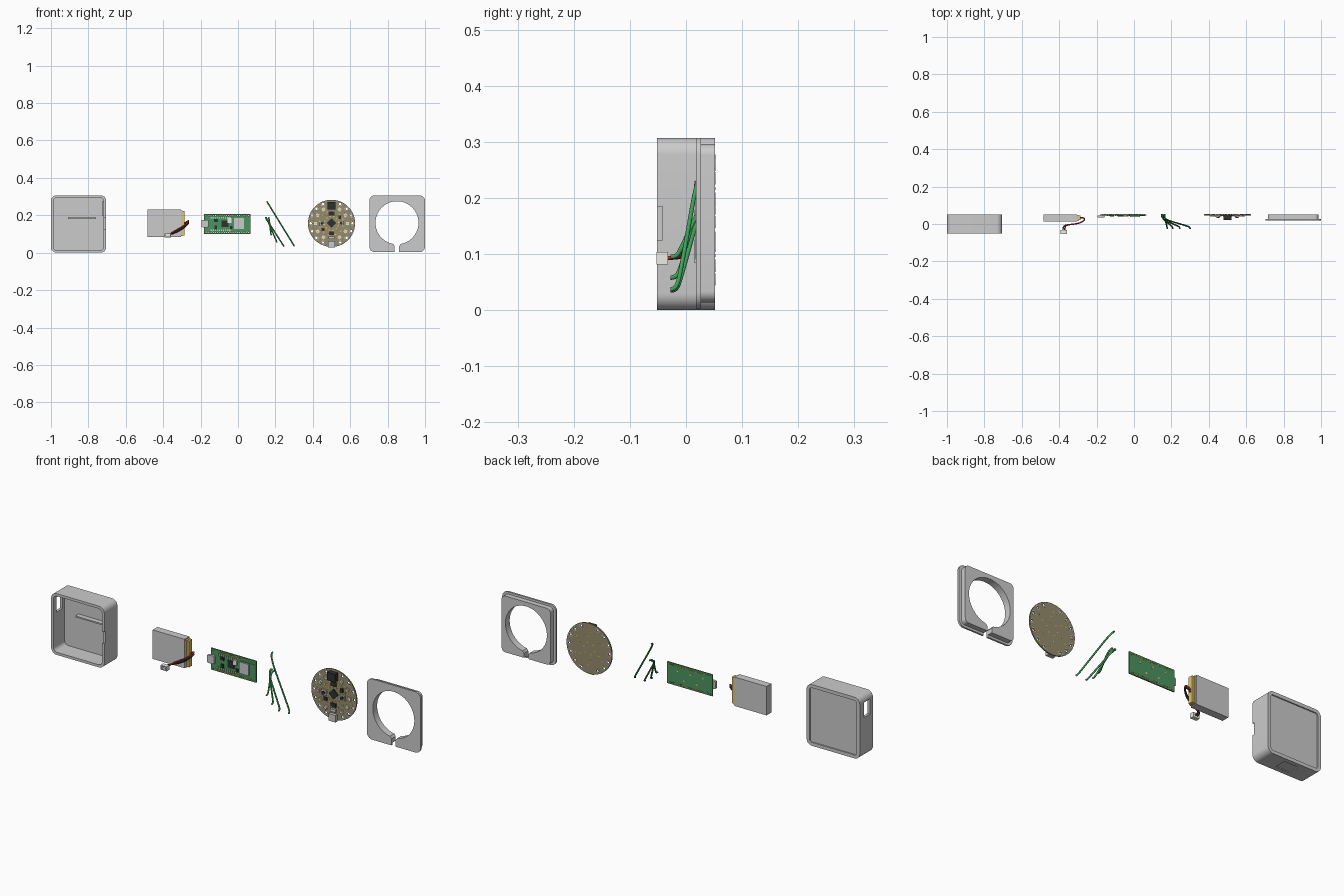
import bpy, bmesh, math
from math import sin, cos, pi, radians

if "Cube" in bpy.data.objects:
    bpy.data.objects.remove(bpy.data.objects["Cube"])

GREEN, GOLD, SILVER = (.07, .3, .12, 1), (.78, .56, .14, 1), (.62, .62, .6, 1)
BLACK, WHITE, OLIVE = (.03, .03, .03, 1), (.85, .85, .8, 1), (.3, .26, .15, 1)
WIRE, RED = (.05, .35, .1, 1), (.5, .03, .03, 1)
mats = {}


def paint(ob, color):
    if color:
        if color not in mats:
            mats[color] = bpy.data.materials.new("paint_%d" % len(mats))
            mats[color].diffuse_color = color
        ob.data.materials.append(mats[color])


def rect(x0, x1, z0, z1):
    return [(x0, z0), (x1, z0), (x1, z1), (x0, z1)]


def centred(x, z, w, h, turn=0):
    c, s = cos(turn), sin(turn)
    return [(x + a * c - b * s, z + a * s + b * c) for a, b in rect(-w / 2, w / 2, -h / 2, h / 2)]


def rounded(x0, x1, z0, z1, r, n=8):
    # corners run bottom right, top right, top left, bottom left
    pts = []
    for i, (x, z) in enumerate([(x1 - r, z0 + r), (x1 - r, z1 - r), (x0 + r, z1 - r), (x0 + r, z0 + r)]):
        for k in range(n + 1):
            a = (i - 1 + k / n) * pi / 2
            pts.append((x + r * cos(a), z + r * sin(a)))
    return pts


def circle(x, z, r, n=16):
    return [(x + r * cos(2 * pi * k / n), z + r * sin(2 * pi * k / n)) for k in range(n)]


def prism(name, polys, y0, y1, color=None):
    # extrude one or more outlines in x/z along y into a single object
    bm = bmesh.new()
    for p in polys:
        front = [bm.verts.new((x, y0, z)) for x, z in p]
        back = [bm.verts.new((x, y1, z)) for x, z in p]
        bm.faces.new(front)
        bm.faces.new(back[::-1])
        for i in range(len(p)):
            j = (i + 1) % len(p)
            bm.faces.new((front[j], front[i], back[i], back[j]))
    bmesh.ops.recalc_face_normals(bm, faces=bm.faces)
    me = bpy.data.meshes.new(name)
    bm.to_mesh(me)
    bm.free()
    ob = bpy.data.objects.new(name, me)
    bpy.context.collection.objects.link(ob)
    paint(ob, color)
    return ob


def cut(ob, polys, y0, y1):
    cutter = prism("cutter", polys, y0, y1)
    cutter.hide_render = True
    mod = ob.modifiers.new("cut", 'BOOLEAN')
    mod.operation, mod.solver, mod.object = 'DIFFERENCE', 'EXACT', cutter
    bpy.context.view_layer.objects.active = ob
    bpy.ops.object.modifier_apply(modifier="cut")
    bpy.data.objects.remove(cutter)


def cable(name, pts, radius, color, kind='NURBS'):
    cu = bpy.data.curves.new(name, 'CURVE')
    cu.dimensions, cu.bevel_depth, cu.bevel_resolution = '3D', radius, 2
    cu.resolution_u, cu.use_fill_caps = 10, True
    sp = cu.splines.new('NURBS')
    sp.points.add(len(pts) - 1)
    for p, co in zip(sp.points, pts):
        p.co = (*co, 1)
    sp.order_u, sp.use_endpoint_u = 4, True
    ob = bpy.data.objects.new(name, cu)
    bpy.context.collection.objects.link(ob)
    paint(ob, color)


# open-fronted case with recessed back, port slot, connector notch
case = prism("case", [rounded(-1, -.705, 0, .307, .03)], -.052, .052)
cut(case, [rounded(-.987, -.718, .013, .294, .02)], -.1, .037)
cut(case, [rounded(-.983, -.722, .017, .29, .012)], .046, .1)
cut(case, [rect(-1.05, -.95, .2, .275)], -.027, .02)
cut(case, [rect(-.74, -.65, .125, .185)], -.1, -.042)
cut(case, [rect(-.89, -.815, -.05, .004)], -.03, .03)
prism("case_shelf", [rect(-.91, -.76, .18, .187)], .012, .039)
prism("case_side_rib", [rect(-.726, -.714, .2, .275)], .0, .039)

# battery
prism("battery_cell", [rect(-.483, -.306, .085, .23)], .014, .052, SILVER)
prism("battery_end_board", [rect(-.31, -.286, .092, .223)], .021, .046, GOLD)
prism("battery_end_tape", [rect(-.308, -.297, .09, .225)], .017, .049, GOLD)
plug = prism("battery_plug", [rect(-.392, -.358, .081, .104)], -.053, -.032, WHITE)
cut(plug, [rect(-.386, -.364, .086, .099)], -.06, -.04)
for name, d, color in (("red", .005, RED), ("black", -.005, BLACK)):
    cable("battery_wire_" + name,
          [(-.29, .034, .15 + d), (-.262, .034, .17 + d), (-.262, .022, .165 + d), (-.29, .002, .135 + d),
           (-.35, -.003, .105 + d), (-.376 + d, -.008, .093), (-.375 + d, -.034, .093)], .0037, color)

# controller board with two rows of pin holes
holes = [(-.167 + i * .0117, z) for i in range(20) for z in (.109, .199)]
board = prism("controller_board", [rect(-.182, .068, .1, .208)], .046, .052, GREEN)
cut(board, [circle(x, z, .0028, 8) for x, z in holes], 0, .1)
pads = prism("controller_pads", [circle(x, z, .0046, 10) for x, z in holes], .0453, .0525, GOLD)
cut(pads, [circle(x, z, .0028, 8) for x, z in holes], 0, .1)
port = prism("controller_port", [rounded(-.195, -.158, .136, .176, .005, 3)], .034, .046, SILVER)
prism("controller_radio", [rect(-.022, .032, .127, .185)], .038, .046, SILVER)
prism("controller_radio_base", [rect(-.026, .06, .123, .188)], .044, .046, GREEN)
prism("controller_chips", [centred(-.07, .155, .036, .036), centred(-.118, .172, .02, .016),
                           centred(-.118, .135, .014, .02), centred(-.036, .135, .012, .016)], .041, .046, BLACK)
prism("controller_button", [centred(-.045, .172, .02, .026)], .04, .046, WHITE)
prism("controller_small_parts",
      [centred(-.143 + i * .011, z, .006, .009) for i in range(10) for z in (.12, .187)], .043, .046, SILVER)
prism("controller_back_pads", [circle(-.13 + i * .035, .155 + (-1) ** i * .02, .005, 10) for i in range(5)],
      .051, .0526, GOLD)

# loose jumper wires, leaving and arriving along y
for i, (x0, z0, x1, z1) in enumerate([(.155, .273, .3, .037), (.147, .187, .245, .035),
                                      (.152, .187, .207, .058), (.165, .187, .177, .095)]):
    mx, mz = (x1 - x0), (z1 - z0)
    cable("jumper_wire_%d" % (i + 1),
          [(x0, .053, z0), (x0, .04, z0), (x0 + mx * .1, .022, z0 + mz * .1), (x0 + mx * .5, .006, z0 + mz * .5),
           (x0 + mx * .92, -.012, z0 + mz * .92), (x1, -.017, z1), (x1, -.028, z1)], .004, WIRE)

# round sensor board
CX, CZ = .5, .157


def polar(r, deg):
    return CX + r * cos(radians(deg)), CZ + r * sin(radians(deg))


rim = [polar(.112, 90 + s * (24 + k * 22)) for k in range(7) for s in (-1, 1)]
disc = prism("sensor_board", [circle(CX, CZ, .126, 64)], .046, .052, OLIVE)
cut(disc, [circle(x, z, .0068) for x, z in rim], 0, .1)
rings = prism("sensor_pads", [circle(x, z, .011, 20) for x, z in rim], .0453, .0526, SILVER)
cut(rings, [circle(x, z, .0068) for x, z in rim], 0, .1)
leds = [polar(.086, 90 + s * (30 + k * 30)) for k in range(5) for s in (-1, 1)]
prism("sensor_lights", [centred(x, z, .017, .017, math.atan2(z - CZ, x - CX)) for x, z in leds], .04, .046, WHITE)
prism("sensor_light_lenses", [circle(x, z, .0055, 12) for x, z in leds], .039, .041, GOLD)
prism("sensor_battery_socket", [rect(.478, .522, .232, .272)], .022, .046, BLACK)
prism("sensor_chips", [centred(.5, .16, .036, .036, pi / 4), centred(.5, .21, .03, .022),
                       centred(.455, .125, .016, .016), centred(.545, .19, .014, .02),
                       centred(.5, .105, .028, .018)], .04, .046, BLACK)
prism("sensor_port", [rect(.481, .519, .027, .062)], .031, .046, SILVER)
prism("sensor_buttons", [centred(CX + s * .052, CZ, .026, .026) for s in (-1, 1)], .037, .046, SILVER)
prism("sensor_button_caps", [circle(CX + s * .052, CZ, .008) for s in (-1, 1)], .032, .038, BLACK)
prism("sensor_slide_switch", [centred(.5, .08, .03, .014)], .036, .046, SILVER)
prism("sensor_small_parts",
      [centred(*polar(r, a + r * 300), .005, .009, radians(a)) for r in (.038, .064) for a in range(0, 360, 30)],
      .043, .046, GOLD)
prism("sensor_back_pads", [circle(*polar(r, a + r * 400), .003, 8) for r in (.03, .06, .085) for a in range(0, 360, 60)],
      .051, .0525, GOLD)


# lid: flange and plug, round window with a flared cable slot at the bottom
def lid_outline(x0, x1, z0, z1, r):
    hole_x, hole_z, hole_r, slot = .85, .16, .115, .012
    a = math.asin(.02 / hole_r)
    arc = []
    for k in range(65):
        t = -pi / 2 - a - (2 * pi - 2 * a) * k / 64
        arc.append((hole_x + hole_r * cos(t), hole_z + hole_r * sin(t)))
    return ([(hole_x + slot, z0)] + rounded(x0, x1, z0, z1, r)
            + [(hole_x - slot, z0), (hole_x - slot, .036)] + arc + [(hole_x + slot, .036)])


prism("lid_flange", [lid_outline(.702, 1, .003, .307, .03)], .018, .027)
prism("lid_plug", [lid_outline(.716, .986, .014, .296, .02)], .027, .052)

# smooth the curved sides, keep the edges sharp
for ob in bpy.data.objects:
    ob.select_set(ob.type == 'MESH')
bpy.context.view_layer.objects.active = case
bpy.ops.object.shade_smooth_by_angle(angle=radians(30))

for m in bpy.data.materials:
    if m.users and not m.is_grease_pencil:
        m.use_nodes = True
        m.node_tree.nodes["Principled BSDF"].inputs["Base Color"].default_value = m.diffuse_color
